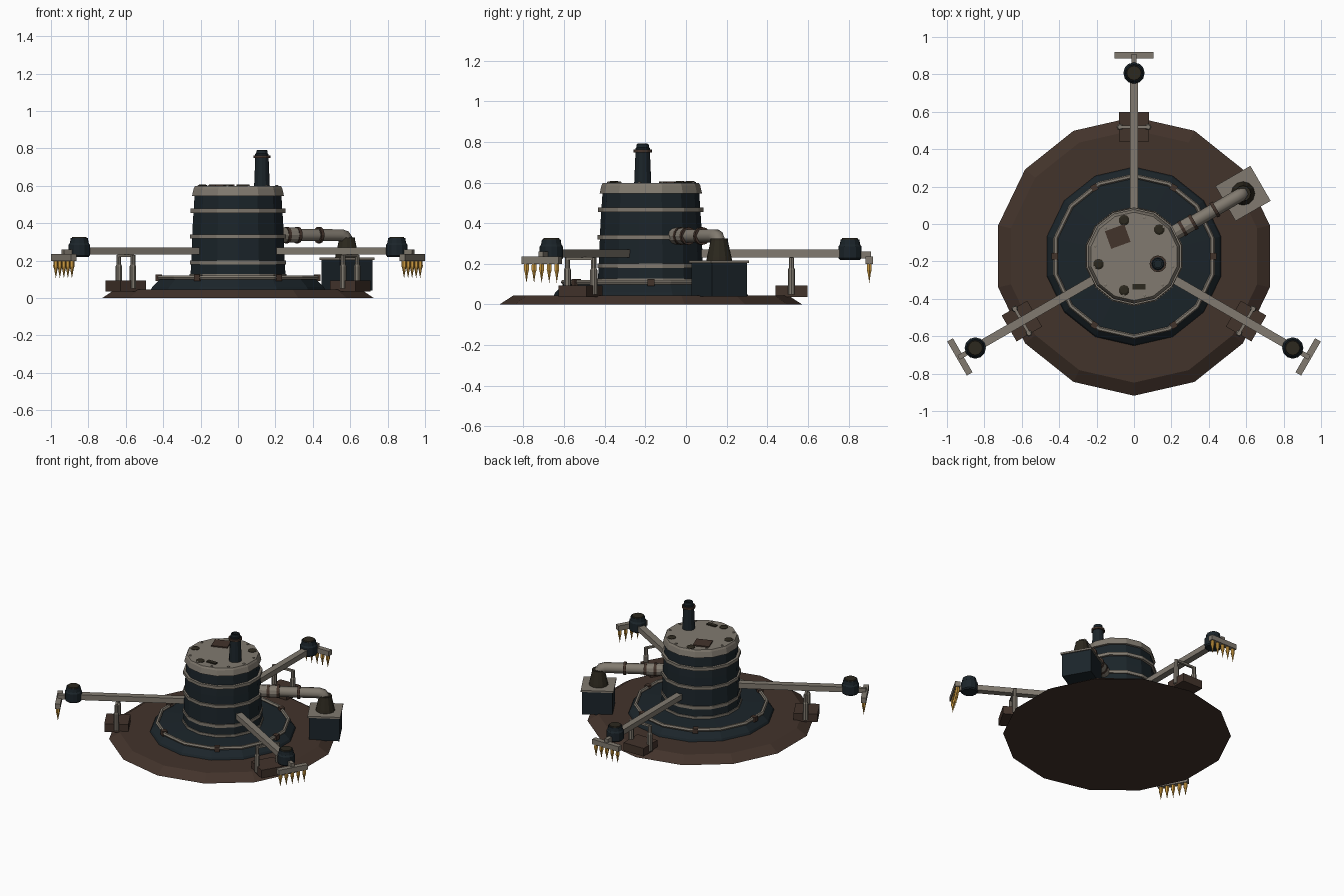
import bpy, bmesh
from math import sin, cos, pi, radians
from mathutils import Matrix, Vector

if "Cube" in bpy.data.objects:
    bpy.data.objects.remove(bpy.data.objects["Cube"])

CY = -0.173  # tower axis


def mat(name, *rgb):
    m = bpy.data.materials.new(name)
    m.diffuse_color = (*rgb, 1)
    m.use_nodes = True
    m.node_tree.nodes["Principled BSDF"].inputs["Base Color"].default_value = m.diffuse_color
    return m


BEIGE = mat("beige_metal", .22, .195, .16)
BROWN = mat("rust_brown", .055, .033, .024)
NAVY = mat("dark_navy", .011, .018, .023)
OLIVE = mat("dark_olive", .025, .021, .013)
GOLD = mat("gold", .6, .32, .05)


def frame(deg=0):
    """Local frame on the tower axis, +x pointing outwards at the given angle."""
    return Matrix.Translation((0, CY, 0)) @ Matrix.Rotation(radians(deg), 4, 'Z')


def finish(name, bm, m, mw):
    bmesh.ops.remove_doubles(bm, verts=bm.verts, dist=1e-5)
    bmesh.ops.recalc_face_normals(bm, faces=bm.faces)
    me = bpy.data.meshes.new(name)
    bm.to_mesh(me)
    bm.free()
    me.materials.append(m)
    ob = bpy.data.objects.new(name, me)
    ob.matrix_world = mw
    bpy.context.collection.objects.link(ob)
    return ob


def lathe(name, prof, m, mw, n=14):
    """Closed solid turned around local z from (radius, z) pairs."""
    bm = bmesh.new()
    rings = [[bm.verts.new((max(r, 1e-7) * cos(pi / 2 + 2 * pi * i / n),
                            max(r, 1e-7) * sin(pi / 2 + 2 * pi * i / n), z)) for i in range(n)]
             for r, z in prof]
    for a, b in zip(rings, rings[1:]):
        for i in range(n):
            j = (i + 1) % n
            bm.faces.new((a[i], a[j], b[j], b[i]))
    for (r, z), ring in ((prof[0], rings[0]), (prof[-1], rings[-1])):
        if r > 0:
            bm.faces.new(ring)
    return finish(name, bm, m, mw)


def box(name, size, loc, m, mw):
    bm = bmesh.new()
    bmesh.ops.create_cube(bm, size=1, matrix=Matrix.Translation(loc) @ Matrix.Diagonal((*size, 1)))
    return finish(name, bm, m, mw)


def torus(name, R, r, z, m, mw, n=14, k=6):
    bm = bmesh.new()
    v = [[bm.verts.new(((R + r * cos(2 * pi * j / k)) * cos(pi / 2 + 2 * pi * i / n),
                        (R + r * cos(2 * pi * j / k)) * sin(pi / 2 + 2 * pi * i / n),
                        z + r * sin(2 * pi * j / k))) for j in range(k)] for i in range(n)]
    for i in range(n):
        for j in range(k):
            a, b = v[i], v[(i + 1) % n]
            bm.faces.new((a[j], b[j], b[(j + 1) % k], a[(j + 1) % k]))
    return finish(name, bm, m, mw)


def at(mw, x, y, z=0):
    return mw @ Matrix.Translation((x, y, z))


C = frame()

# Base and stepped plinth
lathe("base_plate", [(.745, 0), (.675, .045)], BROWN, C)
lathe("plinth", [(.48, .04), (.47, .06), (.425, .103), (.27, .112)], NAVY, C)
torus("plinth_pipe_ring", .43, .013, .11, BEIGE, C)
for i in range(6):
    box("ring_clip", (.034, .034, .034), (.424, 0, .108), BROWN, frame(60 * i))

# Tower drum, bands and cap
lathe("tower_body", [(.262, .1), (.256, .2), (.248, .4), (.238, .55)], NAVY, C)
for z, r in ((.118, .266), (.19, .263), (.33, .262), (.467, .26)):
    lathe("tower_band", [(r - .03, z - .011), (r, z - .011), (r, z + .011), (r - .03, z + .011)], BEIGE, C)
lathe("tower_cap", [(.235, .545), (.252, .547), (.243, .585), (.236, .598)], BEIGE, C)

# Cap fittings
for i in range(12):
    f = frame(15 + 30 * i)
    lathe("cap_bolt", [(.009, .595), (.009, .602), (.005, .604)], BEIGE, at(f, .215, 0), 6)
for x, y in ((-.053, .02), (.135, -.03), (-.19, -.215), (-.053, -.355)):
    lathe("cap_vent", [(.029, .595), (.029, .601), (.018, .607)], OLIVE, Matrix.Translation((x, y, 0)), 10)
plate = Matrix.Translation((-.087, -.067, .6)) @ Matrix.Rotation(radians(20), 4, 'Z')
box("patch_plate", (.11, .1, .012), (0, 0, 0), BROWN, plate)
box("cap_slot", (.07, .028, .012), (.027, -.335, .6), OLIVE, Matrix.Identity(4))

# Exhaust stack
S = Matrix.Translation((.128, -.213, 0))
lathe("stack", [(.042, .595), (.036, .74), (.036, .77), (.031, .773), (.029, .79), (.02, .792), (.02, .775)],
      NAVY, S, 12)
lathe("stack_collar", [(.03, .748), (.045, .748), (.045, .762), (.03, .762)], BROWN, S, 12)

# Three arms with brackets, motors and rakes
for ang in (90, 210, 330):
    f = frame(ang)
    box("arm_beam", (.83, .045, .038), (.605, 0, .251), BEIGE, f)
    box("arm_tip", (.075, .026, .034), (1.045, 0, .243), BEIGE, f)
    lathe("arm_motor", [(.05, .22), (.057, .228), (.057, .285), (.05, .295), (.046, .32)],
          NAVY, at(f, .98, 0), 12)
    lathe("motor_lid", [(.042, .318), (.038, .326)], OLIVE, at(f, .98, 0), 12)
    box("rake_bar", (.035, .21, .036), (1.075, 0, .217), BEIGE, f)
    for k in range(-2, 3):
        lathe("rake_spike", [(.013, .2), (.014, .17), (.009, .155), (0, .105)],
              GOLD, at(f, 1.075, k * .043), 6)
    box("arm_bracket", (.158, .16, .058), (.692, 0, .065), BROWN, f)
    for s in (-1, 1):
        lathe("bracket_strut", [(.018, .05), (.018, .17), (.013, .18), (.013, .23)],
              BEIGE, at(f, .692, s * .075), 8)
    box("strut_tie", (.016, .15, .014), (.692, 0, .226), BEIGE, f)

# Outlet pipe with an elbow, swept along a polyline
O = frame(30)
cu = bpy.data.curves.new("outlet_pipe", 'CURVE')
cu.dimensions = '3D'
cu.bevel_depth = .036
cu.bevel_resolution = 1
cu.use_fill_caps = True
path = [(.22, .337), (.63, .337), (.655, .33), (.67, .31), (.673, .28)]
sp = cu.splines.new('POLY')
sp.points.add(len(path) - 1)
for p, (x, z) in zip(sp.points, path):
    p.co = (x, 0, z, 1)
cu.materials.append(BEIGE)
pipe = bpy.data.objects.new("outlet_pipe", cu)
pipe.matrix_world = O
bpy.context.collection.objects.link(pipe)
along = O @ Matrix.Translation((0, 0, .337)) @ Matrix.Rotation(pi / 2, 4, 'Y')
lathe("pipe_sleeve", [(.041, .23), (.041, .36)], BEIGE, along, 12)
for d in (.3, .365, .5):
    lathe("pipe_collar", [(.044, d - .009), (.044, d + .009)], BROWN, along, 12)

# Collection box under the outlet
box("collection_box", (.2, .2, .165), (.673, 0, .1225), NAVY, O)
box("box_lid", (.216, .216, .012), (.673, 0, .21), BEIGE, O)
lathe("inlet_cone", [(.064, .213), (.06, .235), (.042, .315), (.042, .325)], OLIVE, at(O, .673, 0), 12)
